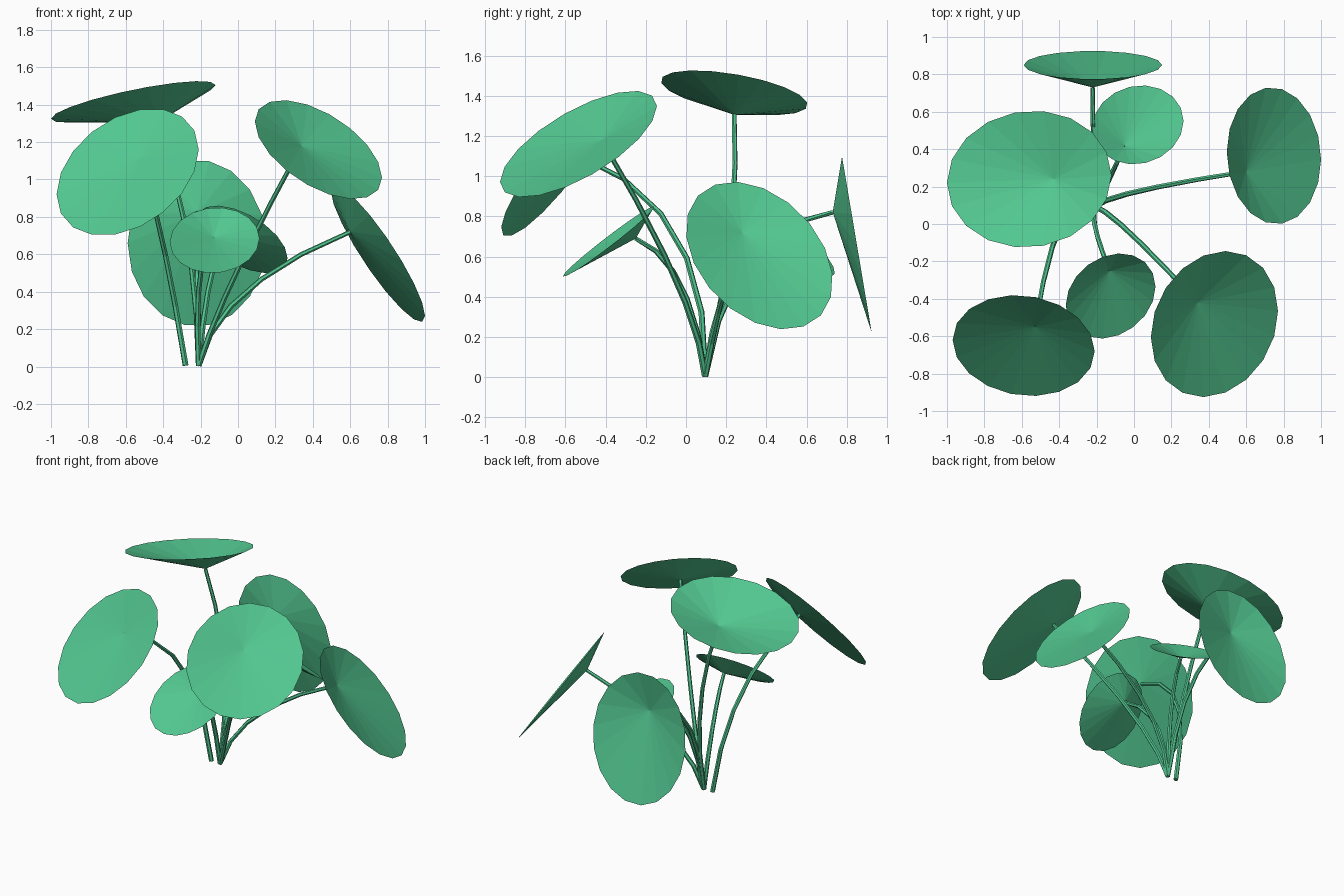
import bpy, bmesh, math
from mathutils import Vector

if "Cube" in bpy.data.objects:
    bpy.data.objects.remove(bpy.data.objects["Cube"])

green = bpy.data.materials.new("leaf_green")
green.diffuse_color = (0.085, 0.57, 0.28, 1)
green.use_nodes = True
green.node_tree.nodes["Principled BSDF"].inputs["Base Color"].default_value = green.diffuse_color


def finish(name, bm):
    mesh = bpy.data.meshes.new(name)
    bm.to_mesh(mesh)
    bm.free()
    mesh.materials.append(green)
    bpy.context.collection.objects.link(bpy.data.objects.new(name, mesh))


def circle(bm, centre, u, v, sides):
    """Ring of vertices on the ellipse with half-axes u and v."""
    angles = [2 * math.pi * i / sides for i in range(sides)]
    return [bm.verts.new(centre + u * math.cos(a) + v * math.sin(a)) for a in angles]


def leaf(name, centre, u, v, apex, sides=18):
    """Shallow funnel leaf: elliptical rim joined to an off-centre apex."""
    bm = bmesh.new()
    tip = bm.verts.new(apex)
    rim = circle(bm, Vector(centre), Vector(u), Vector(v), sides)
    for a, b in zip(rim, rim[1:] + rim[:1]):
        bm.faces.new((tip, a, b))
    finish(name, bm)


def stem(name, start, bend, end, sides=6, steps=5):
    """Tapered low-poly tube along a quadratic curve."""
    s, c, e = Vector(start), Vector(bend), Vector(end)
    bm = bmesh.new()
    rings = []
    for i in range(steps + 1):
        t = i / steps
        p = s * (1 - t) ** 2 + c * 2 * t * (1 - t) + e * t * t
        d = ((c - s) * (1 - t) + (e - c) * t).normalized()
        side = d.cross(Vector((0.3, 1, 0))).normalized()
        r = 0.016 - 0.004 * t
        rings.append(circle(bm, p, side * r, d.cross(side) * r, sides))
    for a, b in zip(rings, rings[1:]):
        for k in range(sides):
            j = (k + 1) % sides
            bm.faces.new((a[k], a[j], b[j], b[k]))
    bm.faces.new(rings[0][::-1])
    bm.faces.new(rings[-1])
    bmesh.ops.recalc_face_normals(bm, faces=bm.faces)
    finish(name, bm)


def plant(name, centre, u, v_yz, bend, apex, base_x=-.21):
    """One stem with its leaf; the second rim axis lies in the yz plane."""
    stem(name + "_stem", (base_x, .095, .005), bend, apex)
    leaf(name + "_leaf", centre, u, (0, *v_yz), apex)


# tall leaves
plant("front_left", (-.59, -.65, 1.04), (.38, -.03, .12), (.268, .318),
      (-.42, .12, .86), (-.53, -.55, 1.11), base_x=-.28)
plant("front_right", (.43, -.535, 1.16), (.34, .07, -.15), (.384, .218),
      (-.1, .06, .38), (.34, -.42, 1.18))
plant("top_left", (-.56, .24, 1.415), (.44, .02, .09), (.365, -.065),
      (-.22, .27, .7), (-.43, .24, 1.305))

# drooping leaves
plant("back", (-.22, .85, .66), (.37, 0, 0), (.075, -.445),
      (-.22, .22, .76), (-.22, .73, .82))
plant("right", (.748, .365, .605), (.252, -.02, -.335), (.365, -.15),
      (-.12, .17, .43), (.6, .28, .72))

# small leaves
plant("small_front", (-.125, -.385, .675), (.24, .05, .01), (.222, .175),
      (-.24, .02, .58), (-.13, -.25, .69))
plant("small_back", (.02, .53, .68), (.245, .02, -.1), (.21, -.15),
      (-.16, .17, .6), (-.05, .42, .7))
